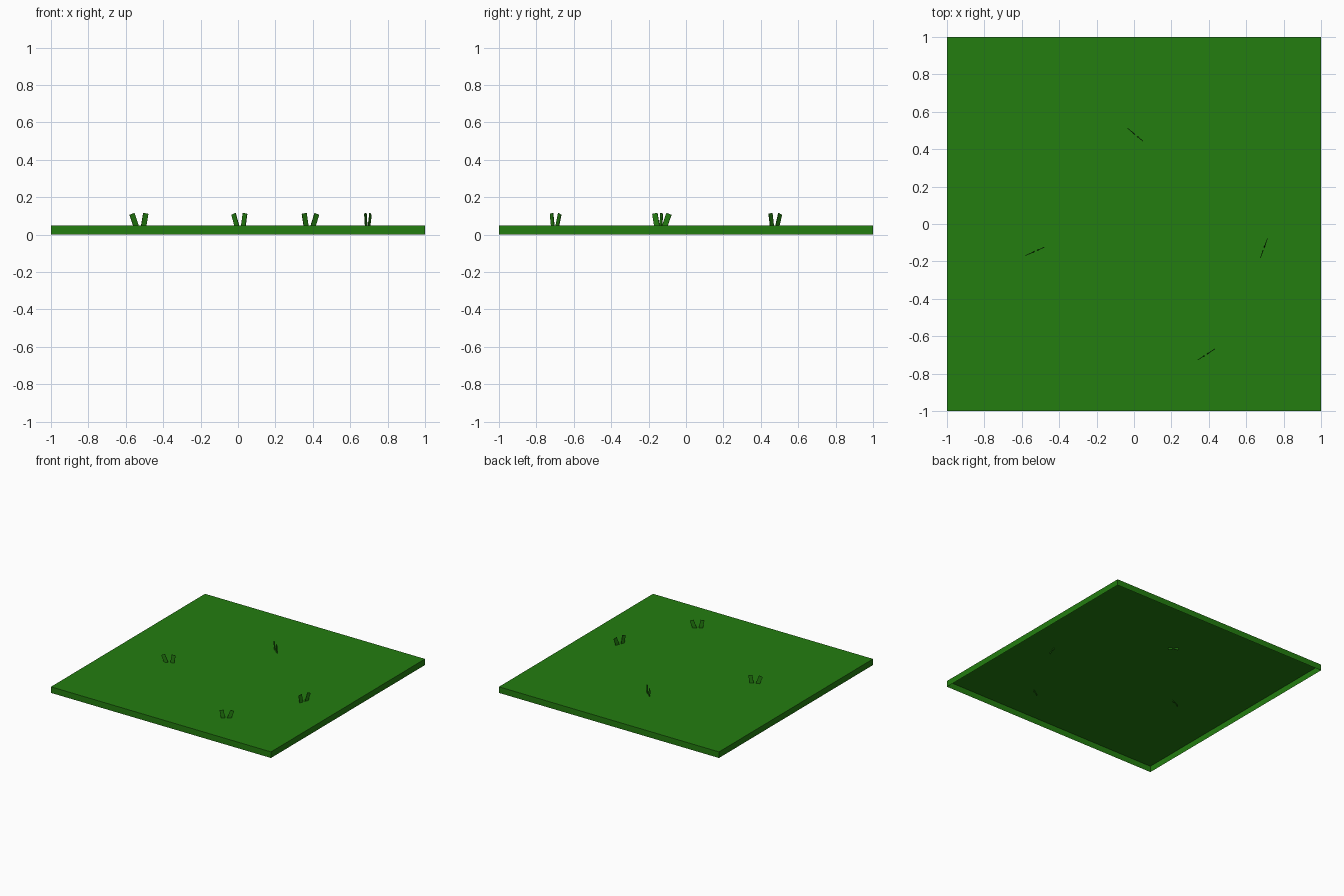
import bpy
import bmesh
from math import radians
from mathutils import Matrix, Vector

default = bpy.data.objects.get("Cube")
if default:
    bpy.data.objects.remove(default, do_unlink=True)

TOP = 0.05

green = bpy.data.materials.new("grass_green")
green.use_nodes = True
green.diffuse_color = (0.017, 0.205, 0.005, 1)
green.node_tree.nodes["Principled BSDF"].inputs["Base Color"].default_value = green.diffuse_color


def add_object(name, bm):
    mesh = bpy.data.meshes.new(name)
    bm.to_mesh(mesh)
    bm.free()
    mesh.materials.append(green)
    obj = bpy.data.objects.new(name, mesh)
    bpy.context.collection.objects.link(obj)
    return obj


def add_box(bm, size, matrix):
    bmesh.ops.create_cube(bm, size=1, matrix=matrix @ Matrix.Diagonal((*size, 1)))


# Ground: shallow box left open underneath
bm = bmesh.new()
add_box(bm, (2, 2, TOP), Matrix.Translation((0, 0, TOP / 2)))
bm.normal_update()
underside = [f for f in bm.faces if f.normal.z < -0.5]
bmesh.ops.delete(bm, geom=underside, context='FACES_ONLY')
add_object("ground", bm)


# Grass tufts: two thin blades leaning apart, rooted just below the surface
def add_tuft(name, x, y, turn):
    bm = bmesh.new()
    for side, lean in ((-1, 20), (1, 10)):
        root = Matrix.Translation((side * 0.0235, 0, 0))
        tilt = Matrix.Rotation(radians(side * lean), 4, 'Y')
        add_box(bm, (0.03, 0.004, 0.077), root @ tilt @ Matrix.Translation((0, 0, 0.0265)))
    tuft = add_object(name, bm)
    tuft.location = Vector((x, y, TOP))
    tuft.rotation_euler.z = radians(turn)


add_tuft("grass_tuft_right", -0.525, -0.144, 24)
add_tuft("grass_tuft_back", 0.011, 0.474, -40)
add_tuft("grass_tuft_left", 0.693, -0.134, 250)
add_tuft("grass_tuft_front", 0.383, -0.70, 213)
